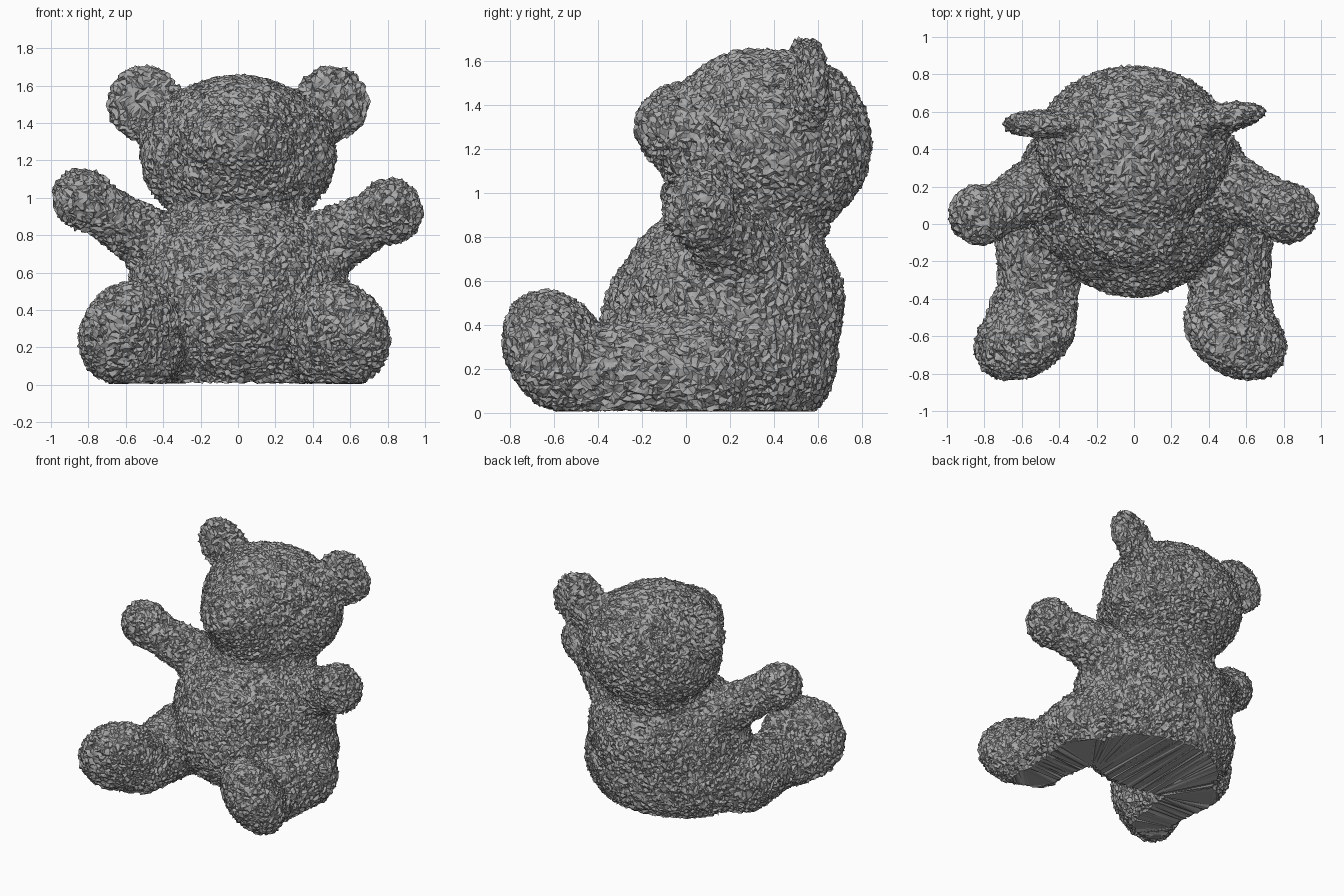
import bpy, bmesh, random
from math import radians
from mathutils import Vector

random.seed(4)
cube = bpy.data.objects.get("Cube")
if cube:
    bpy.data.objects.remove(cube, do_unlink=True)

fur = bpy.data.materials.new("grey_fur")
fur.use_nodes = True
grey = (0.4, 0.4, 0.4, 1)
fur.diffuse_color = grey
fur.node_tree.nodes["Principled BSDF"].inputs["Base Color"].default_value = grey

parts = []


def blob(name, centre, radii, turn=(0, 0, 0)):
    bpy.ops.mesh.primitive_uv_sphere_add(segments=32, ring_count=20, location=centre,
                                         rotation=[radians(a) for a in turn])
    ob = bpy.context.object
    ob.name = name
    ob.scale = radii
    parts.append(ob)


def limb(name, start, end, r0, r1, steps=7):
    a, b = Vector(start), Vector(end)
    for i in range(steps):
        t = i / (steps - 1)
        r = r0 + (r1 - r0) * t
        blob(name, a.lerp(b, t), (r, r, r))


# Torso, belly and seat
blob("torso", (0, 0.2, 0.5), (0.59, 0.52, 0.47))
blob("belly", (0, 0.06, 0.4), (0.48, 0.45, 0.42))
blob("seat", (0, 0.23, 0.27), (0.62, 0.46, 0.42))
blob("neck", (0, 0.3, 0.87), (0.38, 0.355, 0.2))

# Head tapering to a forward muzzle
blob("skull", (0, 0.42, 1.23), (0.525, 0.425, 0.42))
blob("brow", (0, 0.31, 1.32), (0.42, 0.37, 0.335))
blob("muzzle", (0, 0.09, 1.28), (0.31, 0.33, 0.235), (-8, 0, 0))
blob("chin", (0, 0.17, 1.12), (0.35, 0.28, 0.2))

for s, side in ((1, "left"), (-1, "right")):
    # Ears, thin and round
    blob(side + "_ear", (s * 0.5, 0.555 + s * 0.02, 1.505), (0.21, 0.07, 0.215), (3, 0, 4 + s * 4))
    blob(side + "_ear_root", (s * 0.4, 0.535, 1.43), (0.17, 0.07, 0.17))
    # Legs with upright feet, soles turned inward
    limb(side + "_leg", (s * 0.5, 0.06, 0.2), (s * 0.51, -0.45, 0.18), 0.255, 0.205)
    x = s * 0.56 - 0.02
    blob(side + "_foot", (x, -0.59, 0.28), (0.3, 0.195, 0.295), (25, 0, -s * 35))
    blob(side + "_heel", (x - s * 0.03, -0.46, 0.17), (0.23, 0.2, 0.2))

# Raised arms, the right one a little higher
limb("left_arm", (0.37, 0.27, 0.7), (0.72, 0.1, 0.88), 0.2, 0.15)
blob("left_hand", (0.815, 0.06, 0.93), (0.17, 0.165, 0.18), (0, -25, 0))
limb("right_arm", (-0.37, 0.27, 0.7), (-0.72, 0.08, 0.93), 0.19, 0.14)
blob("right_hand", (-0.82, 0.05, 0.99), (0.18, 0.165, 0.165), (0, 35, 0))

# Fuse everything into one soft body
bpy.ops.object.select_all(action="DESELECT")
for ob in parts:
    ob.select_set(True)
bear = parts[0]
bpy.context.view_layer.objects.active = bear
bpy.ops.object.join()
bpy.ops.object.transform_apply(location=True, rotation=True, scale=True)
bear.name = "bear_body"
remesh = bear.modifiers.new("Fuse", "REMESH")
remesh.mode = "VOXEL"
remesh.voxel_size = 0.02
soften = bear.modifiers.new("Soften", "SMOOTH")
soften.factor = 0.5
soften.iterations = 22
for mod in (remesh.name, soften.name):
    bpy.ops.object.modifier_apply(modifier=mod)

# Flat base, then ruffled fur
bm = bmesh.new()
bm.from_mesh(bear.data)
bmesh.ops.bisect_plane(bm, geom=bm.verts[:] + bm.edges[:] + bm.faces[:], dist=0.0001,
                       plane_co=(0, 0, 0.015), plane_no=(0, 0, 1), clear_inner=True)
bmesh.ops.holes_fill(bm, edges=[e for e in bm.edges if e.is_boundary], sides=0)
bmesh.ops.triangulate(bm, faces=bm.faces[:])
bm.normal_update()
moves = []
for v in bm.verts:
    jitter = Vector([random.uniform(-1, 1) for _ in range(3)]) * 0.008
    moves.append((v, jitter + v.normal * random.uniform(-0.011, 0.01)))
for v, move in moves:
    on_base = v.co.z < 0.016
    v.co += move
    if on_base:
        v.co.z = random.uniform(0.005, 0.02)
    v.co.z = max(v.co.z, 0)
bm.to_mesh(bear.data)
bm.free()
bear.data.materials.clear()
bear.data.materials.append(fur)
bear.data.polygons.foreach_set("material_index", [0] * len(bear.data.polygons))
bpy.ops.object.shade_flat()
